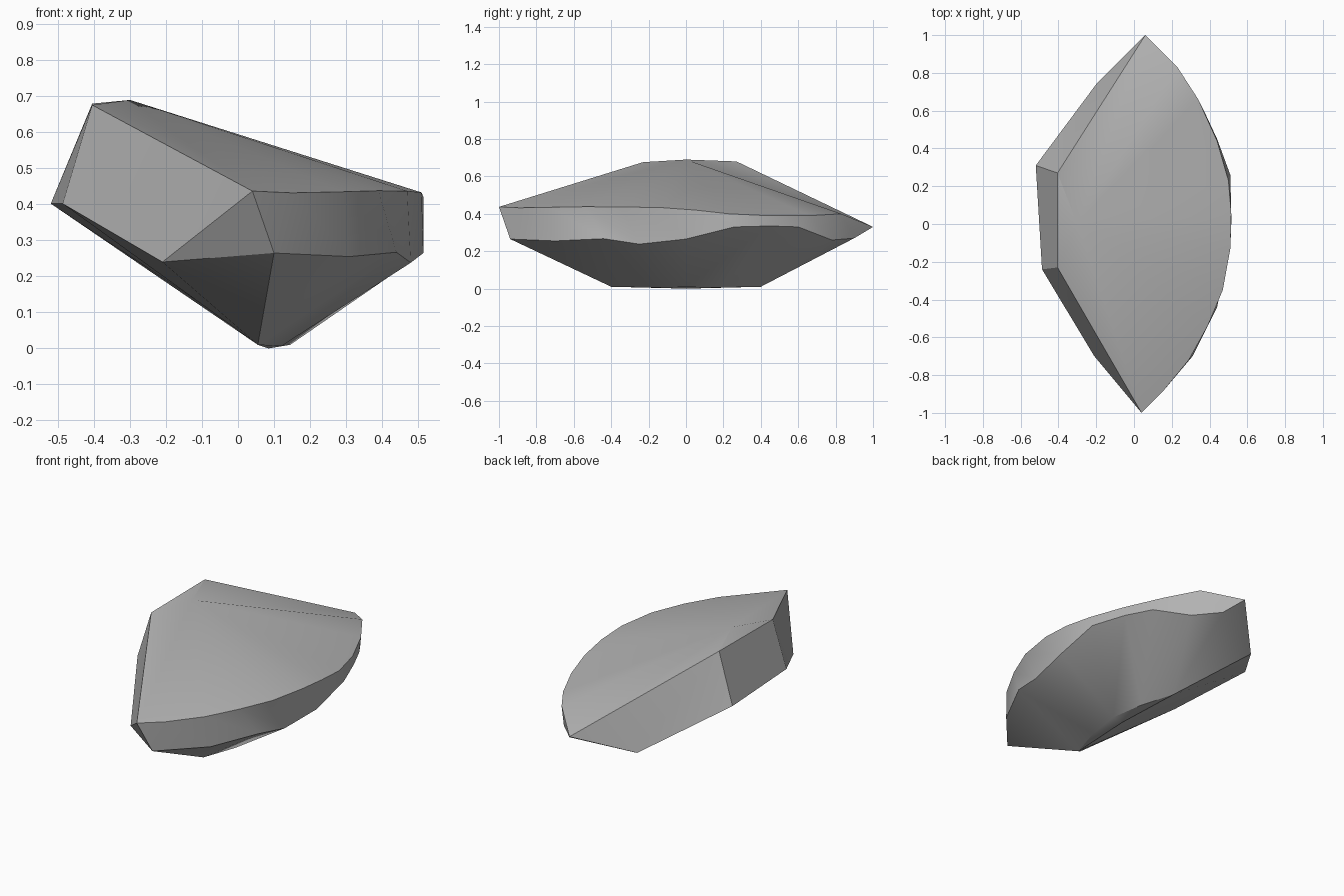
import bpy
import bmesh
import math

default_cube = bpy.data.objects.get("Cube")
if default_cube:
    bpy.data.objects.remove(default_cube, do_unlink=True)

# One stone colour
stone = bpy.data.materials.new("stone_grey")
stone.use_nodes = True
grey = (0.45, 0.45, 0.45, 1)
stone.diffuse_color = grey
stone.node_tree.nodes["Principled BSDF"].inputs["Base Color"].default_value = grey

bm = bmesh.new()


def points(coords):
    return [bm.verts.new(co) for co in coords]


def face(*verts):
    bm.faces.new(verts)


def fan(centre, ring):
    """Triangles from one corner to a run of points."""
    for first, second in zip(ring, ring[1:]):
        face(centre, first, second)


def strip(lower, upper):
    """Triangles between two runs of points, advancing evenly along both."""
    i = j = 0
    last_i, last_j = len(lower) - 1, len(upper) - 1
    while i < last_i or j < last_j:
        if j == last_j or (i < last_i and (i + 1) * last_j <= (j + 1) * last_i):
            face(lower[i], lower[i + 1], upper[j])
            i += 1
        else:
            face(lower[i], upper[j + 1], upper[j])
            j += 1


# Curved outer edge of the top, from the front tip to the back tip
upper_rim = points([
    (.04, -1, .437), (.15, -.89, .432), (.29, -.72, .435), (.39, -.54, .438),
    (.47, -.35, .437), (.51, -.13, .433), (.515, .05, .42), (.5, .23, .4),
    (.44, .44, .39), (.34, .66, .39), (.23, .83, .4), (.06, 1, .33)])

# Uneven lower edge of the curved outer wall
lower_rim = points([
    (.1, -.94, .265), (.31, -.7, .255), (.44, -.44, .267), (.48, -.25, .238),
    (.515, 0, .265), (.51, .26, .33), (.44, .45, .335), (.37, .6, .33),
    (.25, .78, .26), (.13, .9, .27)])

# Small curved foot
foot = points([(.055, -.4, .01), (.12, -.2, .006), (.145, 0, .01),
               (.12, .2, .006), (.055, .4, .01)])
foot_centre, peak = points([(.085, 0, 0), (-.3, 0, .69)])

# Corners of the broken straight side
top_front, top_back = points([(-.405, -.23, .676), (-.405, .27, .68)])
side_front, side_back = points([(-.487, -.24, .402), (-.52, .31, .402)])
chip_front, chip_back = points([(-.21, -.7, .24), (-.2, .74, .205)])

# Top, outer wall and flared underside
fan(peak, [top_front] + upper_rim + [top_back, top_front])
strip(lower_rim, upper_rim)
strip(foot, lower_rim)
fan(foot_centre, foot)

# Broken side, and the matching chipped faces at each end
face(top_front, top_back, side_back, side_front)
for top, side, chip, end in ((top_front, side_front, chip_front, 0),
                             (top_back, side_back, chip_back, -1)):
    face(top, upper_rim[end], chip)
    face(top, chip, side)
    face(upper_rim[end], lower_rim[end], chip)
    face(chip, lower_rim[end], foot[end])
    face(side, chip, foot[end])
    face(side, foot[end], foot_centre)
face(side_front, side_back, foot_centre)

bmesh.ops.recalc_face_normals(bm, faces=bm.faces)
mesh = bpy.data.meshes.new("stone_shard")
bm.to_mesh(mesh)
bm.free()
mesh.materials.append(stone)

shard = bpy.data.objects.new("stone_shard", mesh)
bpy.context.collection.objects.link(shard)
bpy.ops.object.select_all(action="DESELECT")
shard.select_set(True)
bpy.context.view_layer.objects.active = shard
bpy.ops.object.shade_smooth_by_angle(angle=math.radians(30))
